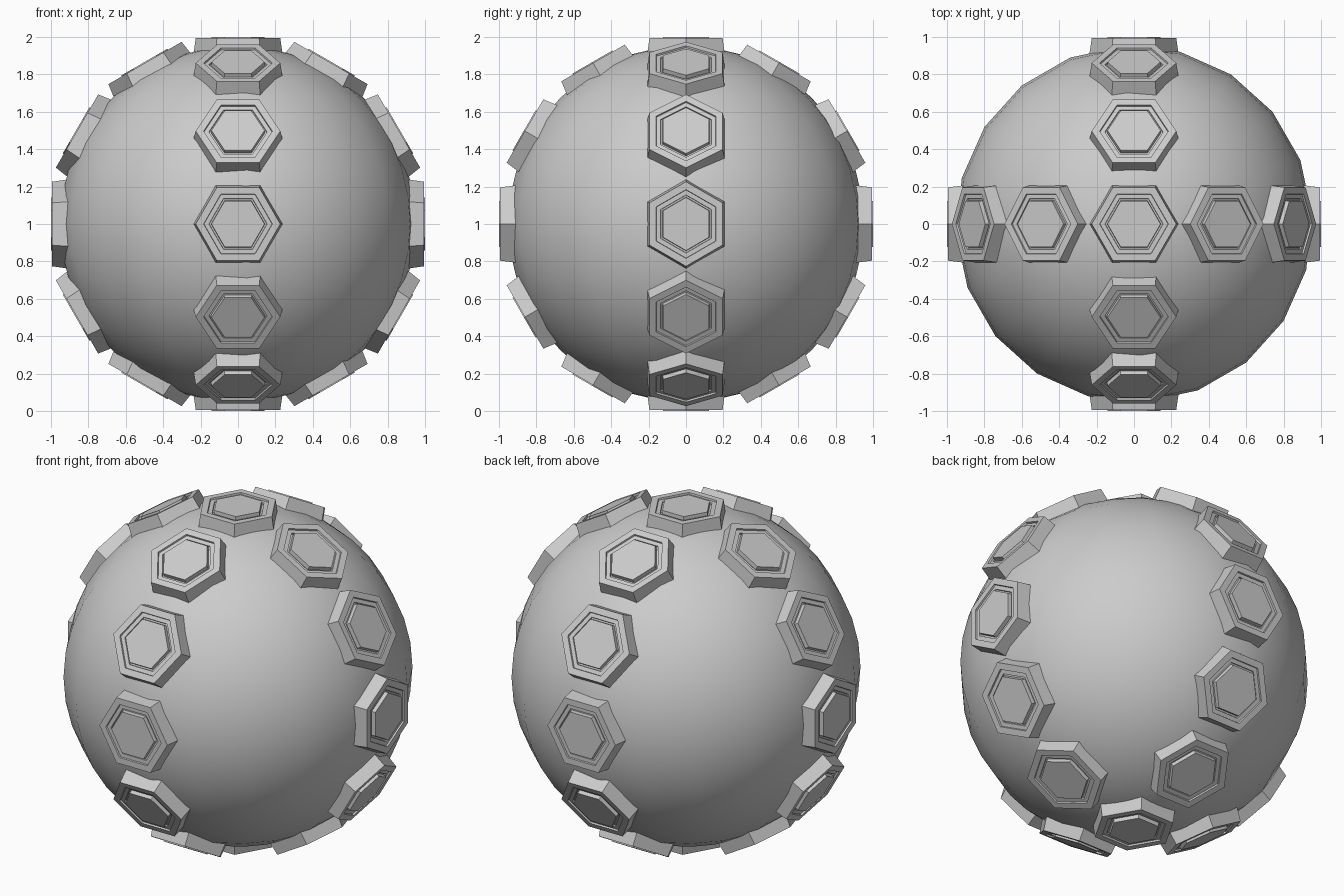
import bpy, bmesh, math
from mathutils import Matrix

if "Cube" in bpy.data.objects:
    bpy.data.objects.remove(bpy.data.objects["Cube"])

CENTRE = Matrix.Translation((0, 0, 1))

# Smooth-shaded ball, 20 segments
bm = bmesh.new()
bmesh.ops.create_uvsphere(bm, u_segments=20, v_segments=20, radius=0.953,
                          matrix=CENTRE @ Matrix.Rotation(math.radians(3), 4, 'Z'))
for f in bm.faces:
    f.smooth = True
me = bpy.data.meshes.new("ball")
bm.to_mesh(me)
bm.free()
bpy.context.collection.objects.link(bpy.data.objects.new("ball", me))

# Hexagonal stud: (corner radius, distance from ball centre)
PROFILE = [(0.244, 0.87), (0.226, 0.994), (0.184, 0.994), (0.182, 0.984),
           (0.156, 0.984), (0.154, 0.976), (0.144, 0.976), (0.142, 1.0)]


def stud_mesh():
    bm = bmesh.new()
    rings = [[bm.verts.new((r * math.cos(k * math.pi / 3),
                            r * math.sin(k * math.pi / 3), h)) for k in range(6)]
             for r, h in PROFILE]
    for a, b in zip(rings, rings[1:]):
        for k in range(6):
            n = (k + 1) % 6
            bm.faces.new((a[k], a[n], b[n], b[k]))
    bm.faces.new(rings[-1])
    bm.faces.new(rings[0][::-1])
    me = bpy.data.meshes.new("hex_stud")
    bm.to_mesh(me)
    bm.free()
    return me


# Two crossing rings of 12 studs sharing the top and bottom ones
stud = stud_mesh()
for axis in "XY":
    for i in range(12):
        if axis == "Y" and i % 6 == 0:
            continue
        ob = bpy.data.objects.new(f"hex_stud_{axis.lower()}_{i}", stud)
        ob.matrix_world = CENTRE @ Matrix.Rotation(i * math.pi / 6, 4, axis)
        bpy.context.collection.objects.link(ob)
